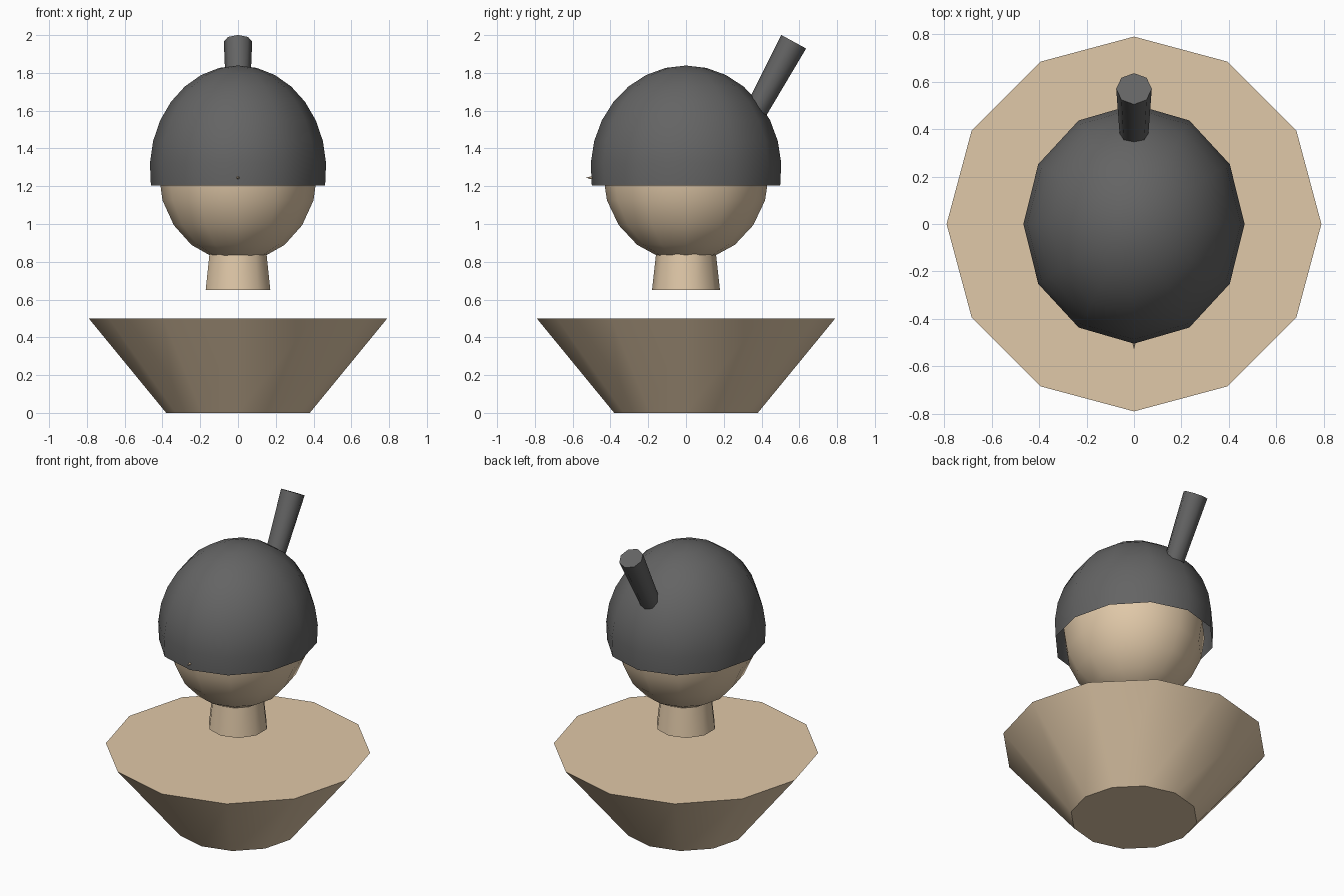
import bpy, bmesh
from math import pi, sin, cos, radians
from mathutils import Matrix, Vector

if "Cube" in bpy.data.objects:
    bpy.data.objects.remove(bpy.data.objects["Cube"])


def material(name, rgb):
    m = bpy.data.materials.new(name)
    m.diffuse_color = (*rgb, 1)
    m.use_nodes = True
    m.node_tree.nodes["Principled BSDF"].inputs["Base Color"].default_value = m.diffuse_color
    return m


SKIN = material("warm beige", (0.745, 0.578, 0.392))
GREY = material("dark grey", (0.127, 0.127, 0.127))


def lathe(name, profile, sides, mat, stretch=(1, 1), matrix=Matrix(), cap_bottom=True):
    """Revolve (radius, z) points, listed bottom to top; zero radius makes a pole."""
    bm = bmesh.new()
    rings = []
    for r, z in profile:
        if r < 1e-5:
            rings.append([bm.verts.new((0, 0, z))] * sides)
        else:
            rings.append([bm.verts.new((r * stretch[0] * cos(pi / 2 + 2 * pi * i / sides),
                                        r * stretch[1] * sin(pi / 2 + 2 * pi * i / sides), z))
                          for i in range(sides)])
    for low, high in zip(rings, rings[1:]):
        for i in range(sides):
            j = (i + 1) % sides
            bm.faces.new(dict.fromkeys((low[i], low[j], high[j], high[i])))
    if cap_bottom and profile[0][0] > 1e-5:
        bm.faces.new(rings[0][::-1])
    if profile[-1][0] > 1e-5:
        bm.faces.new(rings[-1])
    bm.transform(matrix)
    mesh = bpy.data.meshes.new(name)
    bm.to_mesh(mesh)
    bm.free()
    mesh.materials.append(mat)
    obj = bpy.data.objects.new(name, mesh)
    bpy.context.collection.objects.link(obj)
    bpy.ops.object.select_all(action='DESELECT')
    obj.select_set(True)
    bpy.context.view_layer.objects.active = obj
    bpy.ops.object.shade_smooth_by_angle(angle=radians(46))
    return obj


def arc(centre, height, start, end, steps):
    """Unit-radius dome profile between two angles measured from the top."""
    angles = [start + (end - start) * i / steps for i in range(steps + 1)]
    return [(sin(a), centre + height * cos(a)) for a in angles]


# Flared body and separate neck
lathe("body", [(0.38, 0), (0.79, 0.5)], 12, SKIN)
lathe("neck", [(0.18, 0.65), (0.15, 0.92)], 10, SKIN)

# Egg-shaped head
lathe("head", arc(1.27, 0.47, pi, 0, 10), 12, SKIN, (0.42, 0.44))

# Nose, its tip just pokes through the hair
lathe("nose", [(0.035, 0), (0.0, 0.13)], 6, SKIN,
      matrix=Matrix.Translation((0, -0.40, 1.245)) @ Matrix.Rotation(radians(90), 4, 'X'))

# Open hair shell, slightly more than half a sphere
lathe("hair_shell", arc(1.29, 0.549, pi * 0.55, 0, 8), 12, GREY, (0.467, 0.505),
      cap_bottom=False)

# Tapered stalk leaning backwards
tilt = Matrix.Rotation(-0.5, 4, 'X')
tip = Vector((0, 0.57, 1.965))
lathe("hair_stalk", [(0.06, -0.42), (0.075, 0)], 8, GREY,
      matrix=Matrix.Translation(tip) @ tilt)
